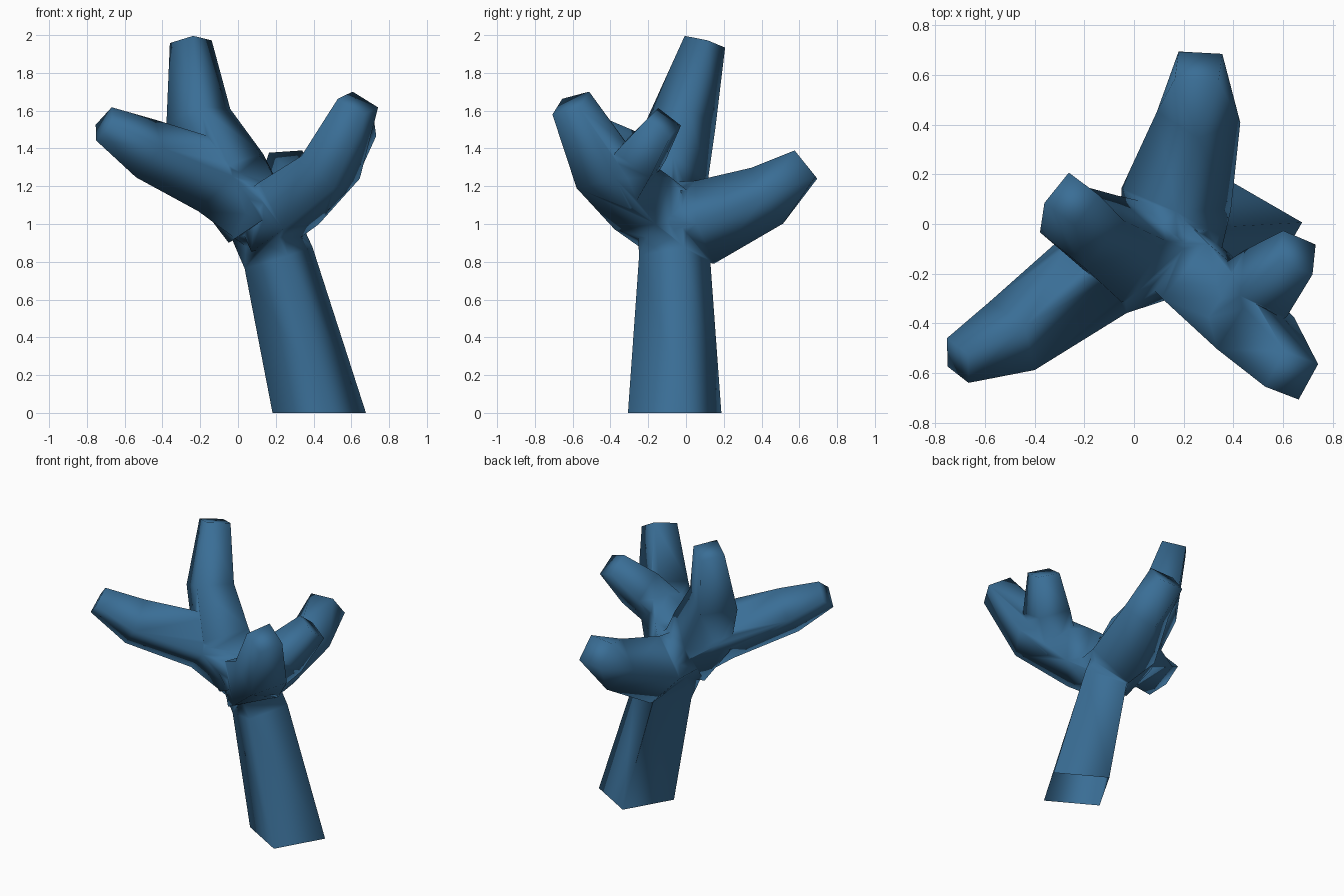
import bpy, bmesh
from math import radians, cos, sin, tau
from mathutils import Vector

cube = bpy.data.objects.get("Cube")
if cube:
    bpy.data.objects.remove(cube, do_unlink=True)

blue = bpy.data.materials.new("deep blue")
blue.use_nodes = True
colour = (0.042, 0.156, 0.305, 1)
blue.diffuse_color = colour
blue.node_tree.nodes["Principled BSDF"].inputs["Base Color"].default_value = colour


def limb(name, path, phase=0, tip_twist=0, start=None):
    """Loft a four-sided tube through (x, y, z, radius) stations."""
    pts = [Vector(p[:3]) for p in path]
    last = len(pts) - 1
    whole = (pts[-1] - pts[0]).normalized()
    ref = Vector((0, 1, 0)) if abs(whole.y) < 0.75 else Vector((1, 0, 0))
    bm = bmesh.new()
    rings = []
    for i, p in enumerate(pts):
        d = pts[min(i + 1, last)] - pts[max(i - 1, 0)]
        if i == 0 and start:
            d = Vector(start)
        d.normalize()
        u = (ref - d * ref.dot(d)).normalized()
        v = d.cross(u)
        turn = radians(phase + (tip_twist if i == last else 0))
        angles = [turn + tau * k / 4 for k in range(4)]
        rings.append([bm.verts.new(p + path[i][3] * (u * cos(a) + v * sin(a)))
                      for a in angles])
    for a, b in zip(rings, rings[1:]):
        for k in range(4):
            n = (k + 1) % 4
            bm.faces.new((a[k], a[n], b[k]))
            bm.faces.new((a[n], b[n], b[k]))
    bm.faces.new(rings[0])
    bm.faces.new(rings[-1])
    bmesh.ops.recalc_face_normals(bm, faces=bm.faces)
    mesh = bpy.data.meshes.new(name)
    bm.to_mesh(mesh)
    bm.free()
    mesh.materials.append(blue)
    obj = bpy.data.objects.new(name, mesh)
    bpy.context.collection.objects.link(obj)
    return obj


# Leaning trunk with a level base
trunk = limb("branching_trunk", [
    (0.43, -0.06, 0, 0.256), (0.215, -0.06, 0.82, 0.195),
    (0.09, -0.08, 1.10, 0.19)], phase=15, start=(0, 0, 1))

# Limbs: long side, upright, rear, forked side pair
limbs = [
    limb("long_limb", [
        (0.15, -0.10, 1.03, 0.19), (-0.13, -0.18, 1.25, 0.205),
        (-0.49, -0.45, 1.40, 0.165), (-0.71, -0.55, 1.53, 0.10)], phase=15),
    limb("upright_limb", [
        (0.11, -0.11, 1.00, 0.19), (-0.06, -0.10, 1.27, 0.22),
        (-0.21, -0.01, 1.57, 0.175), (-0.25, 0.10, 1.965, 0.112)], phase=8),
    limb("rear_limb", [
        (0.14, -0.14, 1.02, 0.20), (0.17, 0.10, 1.01, 0.225),
        (0.26, 0.43, 1.15, 0.17), (0.26, 0.635, 1.315, 0.125)],
        tip_twist=40),
    limb("forked_limb", [
        (0.11, -0.07, 0.99, 0.20), (0.27, -0.23, 1.11, 0.205),
        (0.49, -0.44, 1.30, 0.178), (0.635, -0.61, 1.64, 0.118)], phase=25),
    limb("fork_prong", [
        (0.38, -0.34, 1.19, 0.16), (0.53, -0.24, 1.36, 0.16),
        (0.66, -0.115, 1.54, 0.108)], phase=20),
]

# Merge the limbs into one continuous surface
bpy.ops.object.select_all(action="DESELECT")
bpy.context.view_layer.objects.active = trunk
trunk.select_set(True)
for part in limbs:
    mod = trunk.modifiers.new("merge", "BOOLEAN")
    mod.operation = "UNION"
    mod.solver = "EXACT"
    mod.object = part
    bpy.ops.object.modifier_apply(modifier=mod.name)
    bpy.data.objects.remove(part, do_unlink=True)

# Open underside
bm = bmesh.new()
bm.from_mesh(trunk.data)
base = [f for f in bm.faces if f.calc_center_median().z < 0.001]
bmesh.ops.delete(bm, geom=base, context="FACES")
bm.to_mesh(trunk.data)
bm.free()
bpy.ops.object.shade_smooth_by_angle(angle=radians(100))
